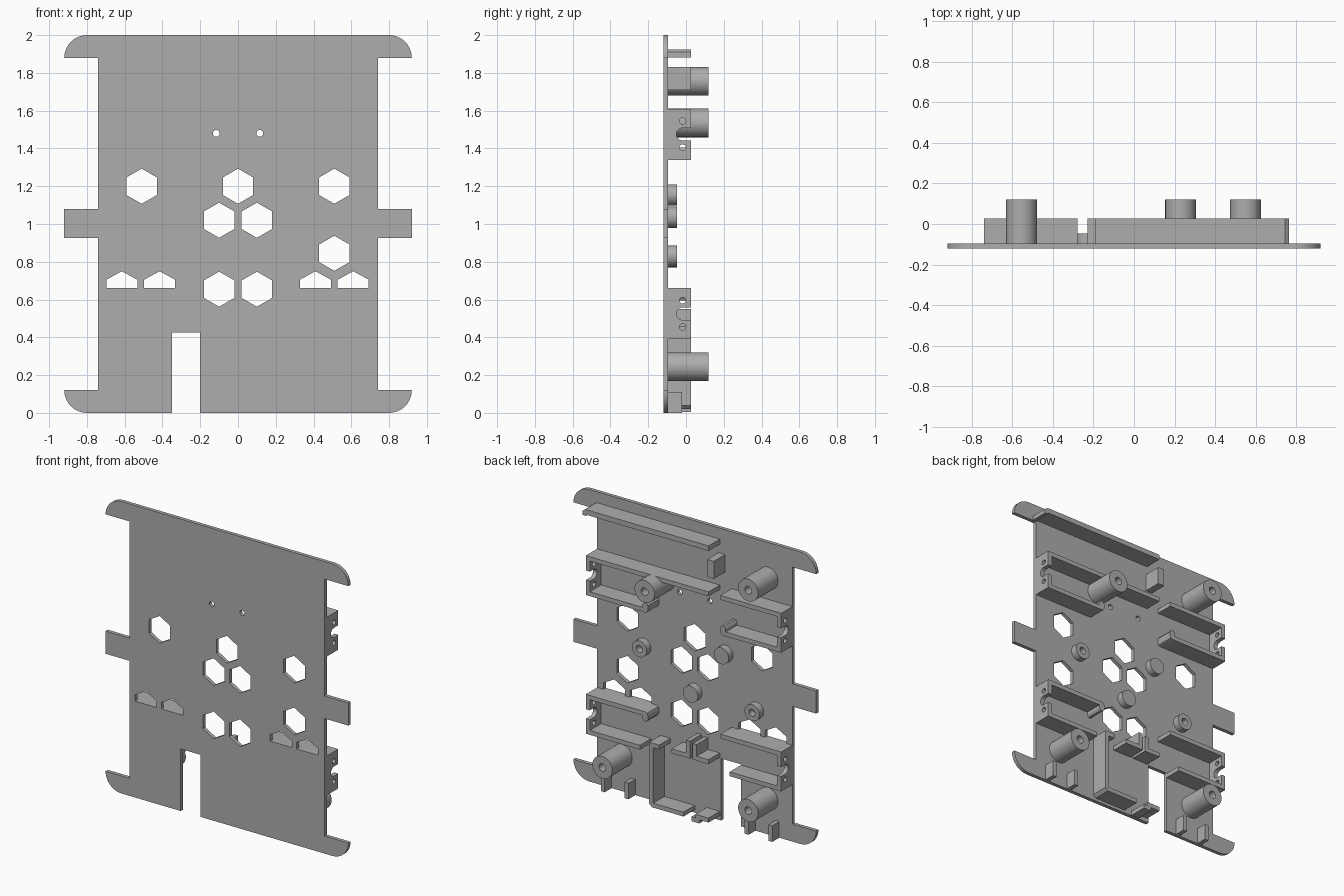
import bpy, bmesh
from math import pi, sin, cos, radians
from mathutils import Matrix

old = bpy.data.objects.get("Cube")
if old:
    bpy.data.objects.remove(old, do_unlink=True)

grey = bpy.data.materials.new("plain grey")
grey.use_nodes = True
grey.diffuse_color = (0.42, 0.42, 0.42, 1)
grey.node_tree.nodes["Principled BSDF"].inputs["Base Color"].default_value = (0.42, 0.42, 0.42, 1)

BACK, RIM, TIP = -0.095, 0.027, 0.12   # back of plate, rail depth, boss depth
WALL = 0.03


def arc(cx, cy, r, a0, a1, n=10):
    return [(cx + r * cos(radians(a0 + (a1 - a0) * i / n)),
             cy + r * sin(radians(a0 + (a1 - a0) * i / n))) for i in range(n + 1)]


def circle(cx, cy, r, n=32):
    return arc(cx, cy, r, 0, 360, n)[:-1]


def rect(x0, x1, z0, z1):
    return [(x0, z0), (x1, z0), (x1, z1), (x0, z1)]


def extrude(name, loops, a, b, axis="Y"):
    """Fill the loops (outline first, then holes) and extrude from a to b."""
    cu = bpy.data.curves.new(name + "_profile", "CURVE")
    cu.dimensions = "2D"
    cu.fill_mode = "BOTH"
    cu.extrude = (b - a) / 2
    for pts in loops:
        sp = cu.splines.new("POLY")
        sp.points.add(len(pts) - 1)
        for p, (u, v) in zip(sp.points, pts):
            p.co = (u, v, 0, 1)
        sp.use_cyclic_u = True
    tmp = bpy.data.objects.new(name + "_tmp", cu)
    bpy.context.collection.objects.link(tmp)
    dg = bpy.context.evaluated_depsgraph_get()
    me = bpy.data.meshes.new_from_object(tmp.evaluated_get(dg))
    bpy.data.objects.remove(tmp, do_unlink=True)
    bpy.data.curves.remove(cu)
    mid = (a + b) / 2
    if axis == "Y":
        me.transform(Matrix.Translation((0, mid, 0)) @ Matrix.Rotation(pi / 2, 4, "X"))
    else:
        me.transform(Matrix(((0, 0, 1, mid), (1, 0, 0, 0), (0, 1, 0, 0), (0, 0, 0, 1))))
    bm = bmesh.new()
    bm.from_mesh(me)
    bmesh.ops.remove_doubles(bm, verts=bm.verts, dist=1e-5)
    bmesh.ops.recalc_face_normals(bm, faces=bm.faces)
    bm.to_mesh(me)
    bm.free()
    me.name = name
    me.materials.clear()
    me.materials.append(grey)
    ob = bpy.data.objects.new(name, me)
    bpy.context.collection.objects.link(ob)
    return ob


# Plate outline: right half, mirrored; the notch is cut into the bottom edge
half = ([(0.8, 0)] + arc(0.8, 0.12, 0.12, -90, 0)[1:] +
        [(0.74, 0.12), (0.74, 0.925), (0.92, 0.925), (0.92, 1.08), (0.74, 1.08), (0.74, 1.88)] +
        arc(0.8, 1.88, 0.12, 0, 90))
notch = [(-0.35, 0), (-0.35, 0.425), (-0.2, 0.425), (-0.2, 0)]
outline = half + [(-x, z) for x, z in reversed(half)] + notch

# Hexagonal vents, half vents and wire holes
hexes = [(-0.51, 1.2), (0, 1.2), (0.51, 1.2), (-0.1, 1.02), (0.1, 1.02),
         (0.51, 0.845), (-0.1, 0.655), (0.1, 0.655)]
holes = [arc(x, z, 0.093, 30, 330, 5) for x, z in hexes]
for x in (-0.615, -0.415, 0.41, 0.61):
    holes.append([(x - 0.082, 0.66), (x + 0.082, 0.66), (x + 0.082, 0.705),
                  (x, 0.75), (x - 0.082, 0.705)])
holes += [circle(s * 0.115, 1.48, 0.018, 20) for s in (-1, 1)]
extrude("plate", [outline] + holes, -0.12, BACK)

# Screw bosses and small spacers
for i, (x, z) in enumerate([(-0.555, 1.755), (0.23, 1.535), (0.55, 0.245), (-0.555, 0.245)]):
    extrude(f"screw_boss_{i}", [circle(x, z, 0.076), circle(x, z, 0.026, 20)], BACK, TIP)
for i, (x, z, bored) in enumerate([(0.387, 1.036, True), (-0.234, 1.154, False),
                                   (0, 0.83, False), (-0.466, 0.827, True)]):
    loops = [circle(x, z, 0.056)] + ([circle(x, z, 0.024, 20)] if bored else [])
    extrude(f"spacer_{i}", loops, BACK, -0.048)


# Rail running inward from a side wall, with an optional rounded hook at its end
def rail(name, outer, inner, z, hook=0):
    loop = rect(min(outer, inner), max(outer, inner), z, z + WALL)
    if hook:
        d = 1 if outer > inner else -1
        h = 0.045
        shape = [(0, 0), (0, WALL), (WALL, WALL), (WALL, WALL + h)]
        # corner profile measured from the inner end
        end = [(0.0, WALL + h), (0.0, 0.02), (0.006, 0.006), (0.02, 0.0)]
        length = abs(outer - inner)
        shape = [(length, 0), (length, WALL), (0.04, WALL), (0.04, WALL + 0.02),
                 (0.03, WALL + h * 0.8)] + [(0.012, WALL + h * 0.8), (0, WALL + 0.02)] + end[1:]
        base = z if hook > 0 else z + WALL
        loop = [(inner + d * u, base + hook * v) for u, v in shape]
    extrude(name, [loop], BACK, RIM)


# Four side brackets: end wall with slot and pin holes, plus two rails
def bracket(name, side, z0, top_end, low_end, top_hook, low_hook):
    z1, zc = z0 + 0.27, z0 + 0.135
    slot = arc(-0.018, zc, 0.033, 270, 90, 12)
    wall = ([(BACK, z0), (RIM, z0), (RIM, zc - 0.033)] + slot +
            [(RIM, zc + 0.033), (RIM, z1), (BACK, z1)])
    pins = [circle(-0.018, zc + s * 0.07, 0.017, 20) for s in (-1, 1)]
    xs = sorted((side * 0.74, side * (0.74 - WALL)))
    extrude(name + "_end_wall", [wall] + pins, xs[0], xs[1], "X")
    outer = side * (0.74 - WALL)
    rail(name + "_top_rail", outer, top_end, z1 - WALL, top_hook)
    rail(name + "_low_rail", outer, low_end, z0, low_hook)


bracket("upper_left_bracket", 1, 1.34, -0.19, 0.27, 0, 1)
bracket("upper_right_bracket", -1, 1.34, -0.28, -0.28, 0, 1)
bracket("lower_left_bracket", 1, 0.39, 0.27, 0.33, -1, 0)
bracket("lower_right_bracket", -1, 0.39, -0.28, -0.35, 0, 0)

# Top ledge with a small turned-down lip, and the stop beside it
ledge = [(-0.19, 1.89), (-0.19, 1.925), (0.745, 1.925), (0.765, 1.91),
         (0.765, 1.882), (0.74, 1.882), (0.74, 1.89)]
extrude("top_ledge", [ledge], BACK, RIM)
extrude("top_stop", [rect(-0.23, -0.18, 1.71, 1.83)], BACK, RIM)

# Lower tray: tall wall with a top lip and a bottom shelf
tray = [(0.26, 0.04), (0.24, 0.02), (0.0, 0.02), (0.0, 0.05), (0.23, 0.05),
        (0.23, 0.43), (0.185, 0.43), (0.185, 0.46), (0.26, 0.46)]
extrude("tray_wall", [tray], BACK, RIM)

# Angle clips around the tray
clip = [(0.09, 0.43), (-0.05, 0.43), (-0.05, 0.55), (-0.02, 0.55), (-0.02, 0.46), (0.09, 0.46)]
extrude("tray_clip_left", [clip], BACK, RIM)
clip = [(-0.19, 0.43), (-0.07, 0.43), (-0.07, 0.54), (-0.1, 0.54), (-0.1, 0.46), (-0.19, 0.46)]
extrude("tray_clip_right", [clip], BACK, RIM)
clip = [(-0.19, 0.03), (-0.12, 0.03), (-0.12, 0.005), (-0.06, 0.005), (-0.06, 0.035),
        (-0.09, 0.035), (-0.09, 0.06), (-0.19, 0.06)]
extrude("tray_clip_low", [clip], BACK, RIM)

# Short feet along the bottom edge
for i, x in enumerate((0.645, 0.465, -0.445, -0.625)):
    extrude(f"foot_{i}", [rect(x - 0.015, x + 0.015, 0, 0.11)], BACK, -0.02)

# Smooth the round walls, keep edges sharp
bpy.ops.object.select_all(action="DESELECT")
for ob in bpy.context.collection.objects:
    if ob.type == "MESH" and grey.name in ob.data.materials:
        ob.select_set(True)
        bpy.context.view_layer.objects.active = ob
bpy.ops.object.shade_smooth_by_angle(angle=radians(30))
